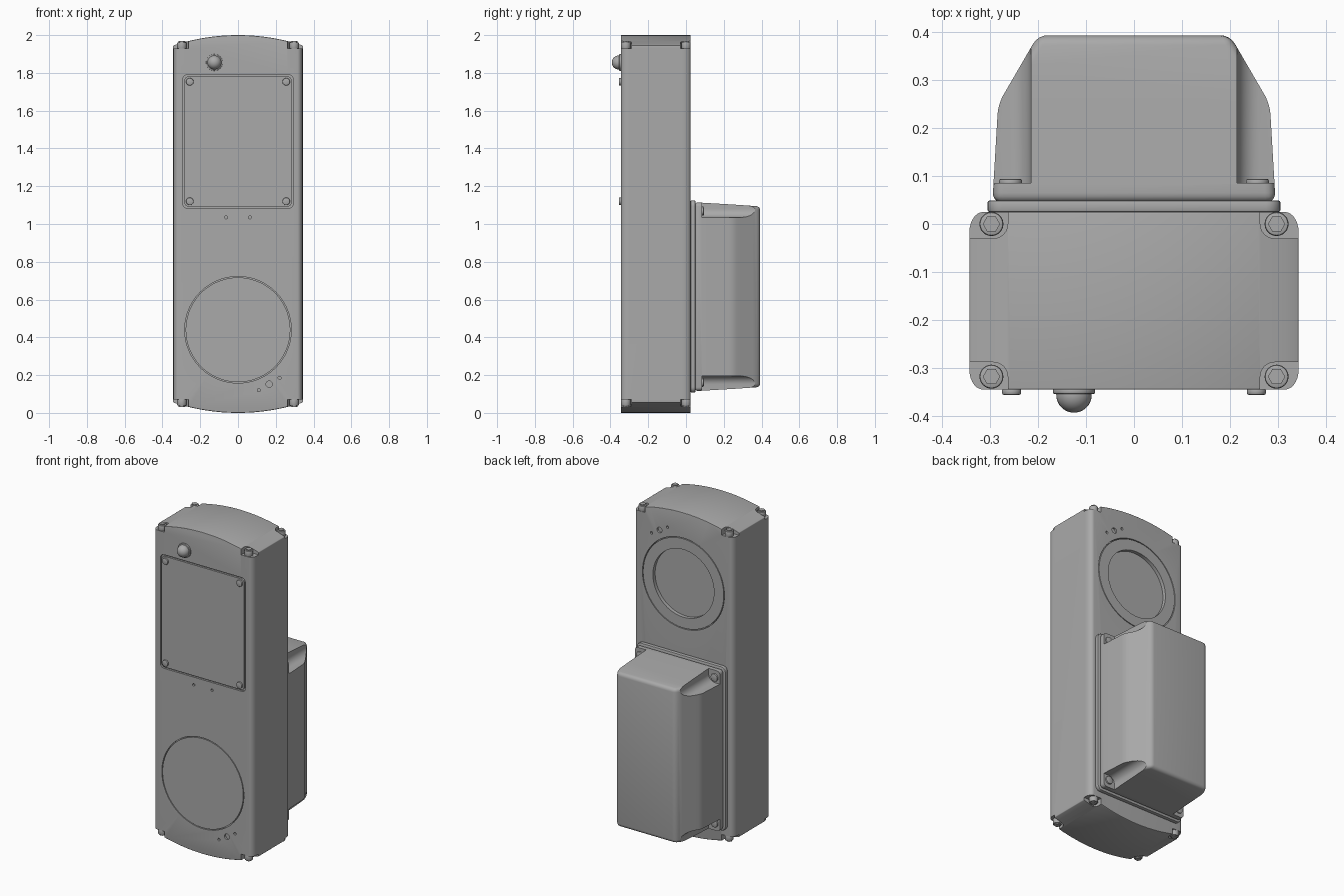
import bpy, bmesh, math
from mathutils import Vector

old = bpy.data.objects.get("Cube")
if old:
    bpy.data.objects.remove(old)

grey = bpy.data.materials.new("housing grey")
grey.use_nodes = True
colour = (0.4, 0.4, 0.4, 1)
grey.diffuse_color = colour
grey.node_tree.nodes["Principled BSDF"].inputs["Base Color"].default_value = colour


def finish(name, bm):
    bmesh.ops.recalc_face_normals(bm, faces=bm.faces)
    mesh = bpy.data.meshes.new(name)
    bm.to_mesh(mesh)
    bm.free()
    mesh.materials.append(grey)
    ob = bpy.data.objects.new(name, mesh)
    bpy.context.scene.collection.objects.link(ob)
    return ob


def loft(name, rings):
    """Skin a row of matching closed rings and cap both ends."""
    bm = bmesh.new()
    rows = [[bm.verts.new(p) for p in ring] for ring in rings]
    n = len(rows[0])
    for a, b in zip(rows, rows[1:]):
        for i in range(n):
            j = (i + 1) % n
            bm.faces.new((a[i], a[j], b[j], b[i]))
    bm.faces.new(rows[0])
    bm.faces.new(rows[-1])
    return finish(name, bm)


def prism(name, outline, start, end, axis="y"):
    def place(p, d):
        return (p[0], d, p[1]) if axis == "y" else (p[0], p[1], d)
    return loft(name, [[place(p, d) for p in outline] for d in (start, end)])


def circle(x, z, r, n=32):
    return [(x + r * math.cos(math.tau * i / n), z + r * math.sin(math.tau * i / n))
            for i in range(n)]


def rounded(x0, x1, z0, z1, r, steps=6):
    pts = []
    centres = [(x1 - r, z1 - r), (x0 + r, z1 - r), (x0 + r, z0 + r), (x1 - r, z0 + r)]
    for k, (cx, cz) in enumerate(centres):
        for i in range(steps + 1):
            a = math.pi / 2 * (k + i / steps)
            pts.append((cx + r * math.cos(a), cz + r * math.sin(a)))
    return pts


def apply(ob, kind, **settings):
    mod = ob.modifiers.new(kind, kind)
    for key, value in settings.items():
        setattr(mod, key, value)
    bpy.context.view_layer.objects.active = ob
    bpy.ops.object.modifier_apply(modifier=mod.name)


def bevel(ob, width, segments=3, angle=50):
    apply(ob, "BEVEL", width=width, segments=segments, limit_method="ANGLE",
          angle_limit=math.radians(angle))


def cut(ob, cutter):
    apply(ob, "BOOLEAN", operation="DIFFERENCE", solver="EXACT", object=cutter)
    bpy.data.objects.remove(cutter)


FRONT, BACK, HALF = -0.345, 0.025, 0.343

# Main housing: arched ends, rounded long edges
R = 1.1
arch = [(HALF * (1 - i / 12), 0) for i in range(25)]
top = [(x, 2 - R + math.sqrt(R * R - x * x)) for x, _ in arch]
body = prism("housing", top + [(-x, 2 - z) for x, z in top], FRONT, BACK)
bm = bmesh.new()
bm.from_mesh(body.data)
long_edges = [e for e in bm.edges if abs(e.verts[0].co.z - e.verts[1].co.z) > 1]
bmesh.ops.bevel(bm, geom=long_edges, offset=0.042, segments=7, profile=0.5, affect="EDGES")
bm.to_mesh(body.data)
bm.free()
bevel(body, 0.012)

# Corner notches with bolts at both ends
for sx in (-1, 1):
    for y, sy in ((FRONT + 0.027, -1), (BACK - 0.025, 1)):
        xs = sorted((sx * 0.263, sx * 0.45))
        ys = sorted((y - sy * 0.03, y + sy * 0.2))
        for up in (False, True):
            lo, hi = (1.93, 2.1) if up else (-0.1, 0.07)
            cut(body, prism("notch", rounded(*xs, *ys, 0.03), lo, hi, "z"))
            ends = (1.925, 1.962) if up else (0.075, 0.038)
            tip = 1.968 if up else 0.032
            bolt = prism("corner_bolt", circle(sx * 0.297, y, 0.025, 24), *ends, "z")
            bevel(bolt, 0.005, 2)
            prism("corner_bolt_hex", circle(sx * 0.297, y, 0.018, 6), ends[1], tip, "z")

# Front access panel, set in a thin gap
cut(body, prism("gap", rounded(-0.292, 0.292, 1.083, 1.79, 0.025), FRONT - 0.1, FRONT + 0.012))
panel = prism("front_panel", rounded(-0.283, 0.283, 1.092, 1.781, 0.02), FRONT, FRONT + 0.013)
for x in (-0.255, 0.255):
    for z in (1.12, 1.753):
        screw = prism("panel_screw", circle(x, z, 0.02, 24), FRONT + 0.002, FRONT - 0.011)
        bevel(screw, 0.004, 2)

# Round covers: lower front, and upper back with a sunken centre
cut(body, prism("gap", circle(0, 0.44, 0.282, 96), FRONT - 0.1, FRONT + 0.01))
prism("front_cover", circle(0, 0.44, 0.277, 96), FRONT, FRONT + 0.011)
cut(body, prism("gap", circle(0, 1.56, 0.282, 96), BACK - 0.03, BACK + 0.1))
ring = prism("back_cover_ring", circle(0, 1.56, 0.277, 96), BACK - 0.031, BACK)
cut(ring, prism("recess", circle(0, 1.56, 0.21, 96), BACK - 0.022, BACK + 0.1))

# Small drilled holes, front and back
holes = [(0.11, 0.12, 0.008), (0.165, 0.152, 0.017), (0.22, 0.185, 0.008)]
for x, z, r in holes + [(-0.063, 1.035, 0.008), (0.063, 1.035, 0.008)]:
    cut(body, prism("hole", circle(x, z, r, 20), FRONT - 0.1, FRONT + 0.012))
for x, z, r in holes:
    cut(body, prism("hole", circle(x, 2 - z, r, 20), BACK - 0.012, BACK + 0.1))

# Push button with a domed cap
base = prism("button_base", circle(-0.125, 1.855, 0.044, 40), FRONT + 0.002, FRONT - 0.009)
bevel(base, 0.003, 2)
bm = bmesh.new()
bmesh.ops.create_uvsphere(bm, u_segments=32, v_segments=16, radius=0.037)
bmesh.ops.translate(bm, verts=bm.verts, vec=Vector((-0.125, -0.356, 1.855)))
finish("button_dome", bm)

# Rear box: flange and tapering cover
flange = prism("rear_flange", rounded(-0.305, 0.305, 0.107, 1.125, 0.03), BACK, 0.049)
bevel(flange, 0.004, 2)
sections = [(0.045, 0.295, 0.115), (0.25, 0.283, 0.127), (0.393, 0.2, 0.137)]
cover = loft("rear_cover", [[(-w, y, z), (w, y, z), (w, y, 1.23 - z), (-w, y, 1.23 - z)]
                            for y, w, z in sections])
bevel(cover, 0.02, 4, 25)

# Screw pockets in the cover corners
for sx in (-1, 1):
    for sz in (-1, 1):
        xs = sorted((sx * 0.215, sx * 0.45))
        zs = sorted((0.615 + sz * 0.42, 0.615 + sz * 0.7))
        cut(cover, prism("pocket", rounded(*xs, *zs, 0.045, 8), 0.085, 0.5))
        x, z = sx * 0.257, 0.615 + sz * 0.453
        screw = prism("cover_screw", circle(x, z, 0.024, 24), 0.08, 0.094)
        bevel(screw, 0.004, 2)

# Smooth shading with crisp edges
bpy.ops.object.select_all(action="DESELECT")
for ob in bpy.context.scene.objects:
    if ob.type == "MESH" and grey.name in ob.data.materials:
        ob.select_set(True)
        bpy.context.view_layer.objects.active = ob
bpy.ops.object.shade_smooth_by_angle(angle=math.radians(30))
